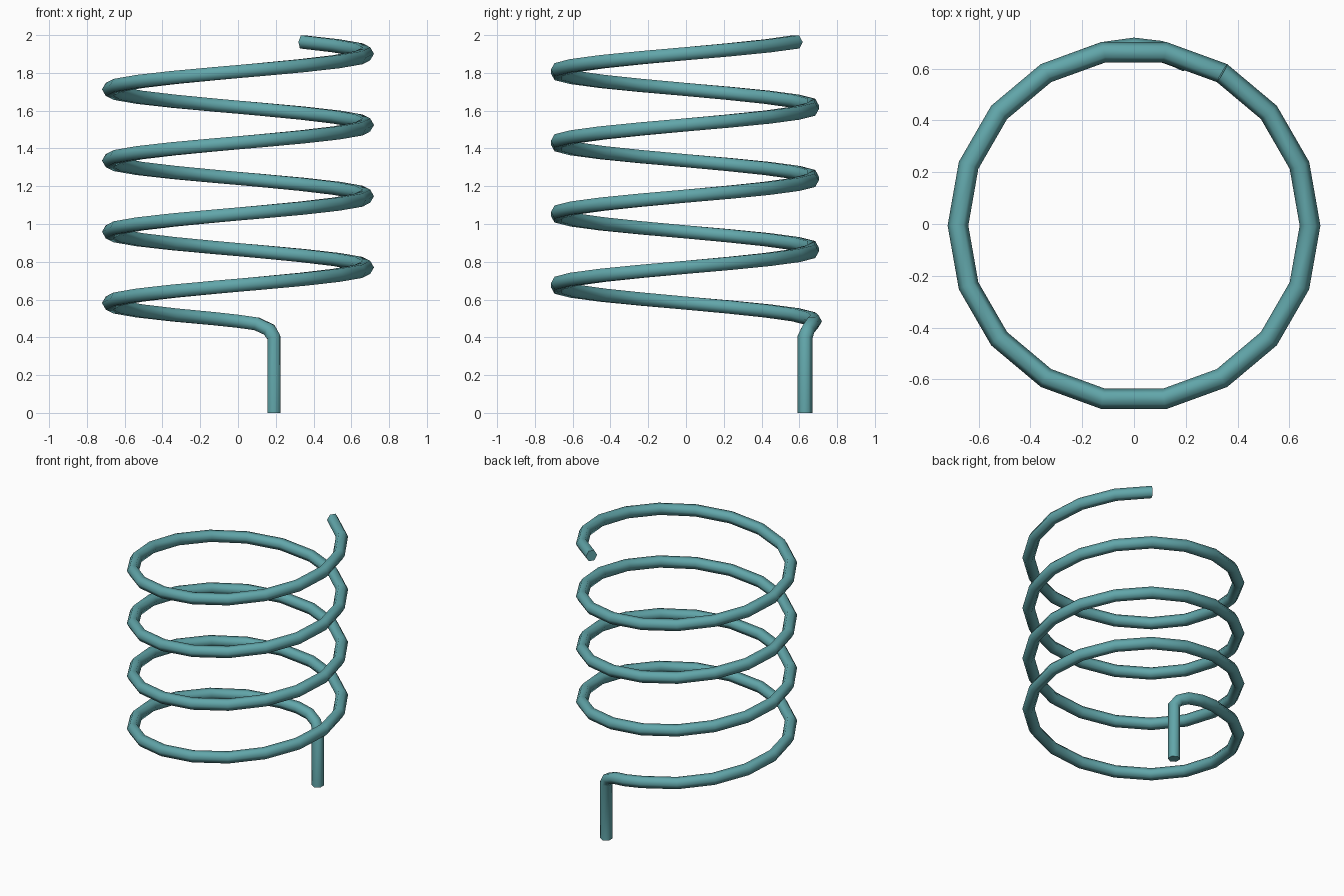
import bpy, bmesh, math
from mathutils import Vector

if "Cube" in bpy.data.objects:
    bpy.data.objects.remove(bpy.data.objects["Cube"])

RADIUS, CENTRE_Y, PITCH = 0.68, -0.006, 0.377   # coil dimensions
WIRE, SIDES, STEP = 0.04, 6, 20                 # hexagonal wire, 18 steps per turn
START, END, TOP_Z = 100, 1500, 1.964            # coil angles in degrees, end height

# Path: straight leg, rounded bend, then the rising coil
path = [Vector(p) for p in [(0.19, 0.63, 0), (0.19, 0.63, 0.40), (0.165, 0.645, 0.44),
                            (0.10, 0.668, 0.471), (0.0, 0.68, 0.485)]]
for deg in range(START, END + 1, STEP):
    a = math.radians(deg)
    path.append(Vector((RADIUS * math.cos(a), CENTRE_Y + RADIUS * math.sin(a),
                        TOP_Z - (END - deg) / 360 * PITCH)))


def direction(i):
    """Wire direction at a path point, halfway between its two segments."""
    if i == 0:
        return (path[1] - path[0]).normalized()
    if i == len(path) - 1:
        # square the last end to the radius of the coil
        a = math.radians(END)
        return Vector((-math.sin(a), math.cos(a), 0.09)).normalized()
    return ((path[i] - path[i - 1]).normalized()
            + (path[i + 1] - path[i]).normalized()).normalized()


# Wire: one hexagon per path point, with a corner pointing away from the coil axis
bm = bmesh.new()
rings = []
for i, p in enumerate(path):
    t = direction(i)
    out = Vector((p.x, p.y - CENTRE_Y, 0)) if i > 1 else Vector((0, 1, 0))
    out = (out - t * out.dot(t)).normalized()
    side = t.cross(out)
    rings.append([bm.verts.new(p + WIRE * (out * math.cos(k * math.tau / SIDES)
                                           + side * math.sin(k * math.tau / SIDES)))
                  for k in range(SIDES)])
for r0, r1 in zip(rings, rings[1:]):
    for k in range(SIDES):
        n = (k + 1) % SIDES
        bm.faces.new((r0[k], r0[n], r1[n], r1[k])).smooth = True

# Flat end caps with sharp rims
for ring in (rings[0][::-1], rings[-1]):
    cap = bm.faces.new(ring)
    for e in cap.edges:
        e.smooth = False
bmesh.ops.recalc_face_normals(bm, faces=bm.faces)

mesh = bpy.data.meshes.new("coil_spring")
bm.to_mesh(mesh)
bm.free()
teal = bpy.data.materials.new("teal")
teal.diffuse_color = (0.12, 0.38, 0.40, 1)
teal.use_nodes = True
teal.node_tree.nodes["Principled BSDF"].inputs["Base Color"].default_value = teal.diffuse_color
mesh.materials.append(teal)
spring = bpy.data.objects.new("coil_spring", mesh)
bpy.context.collection.objects.link(spring)
